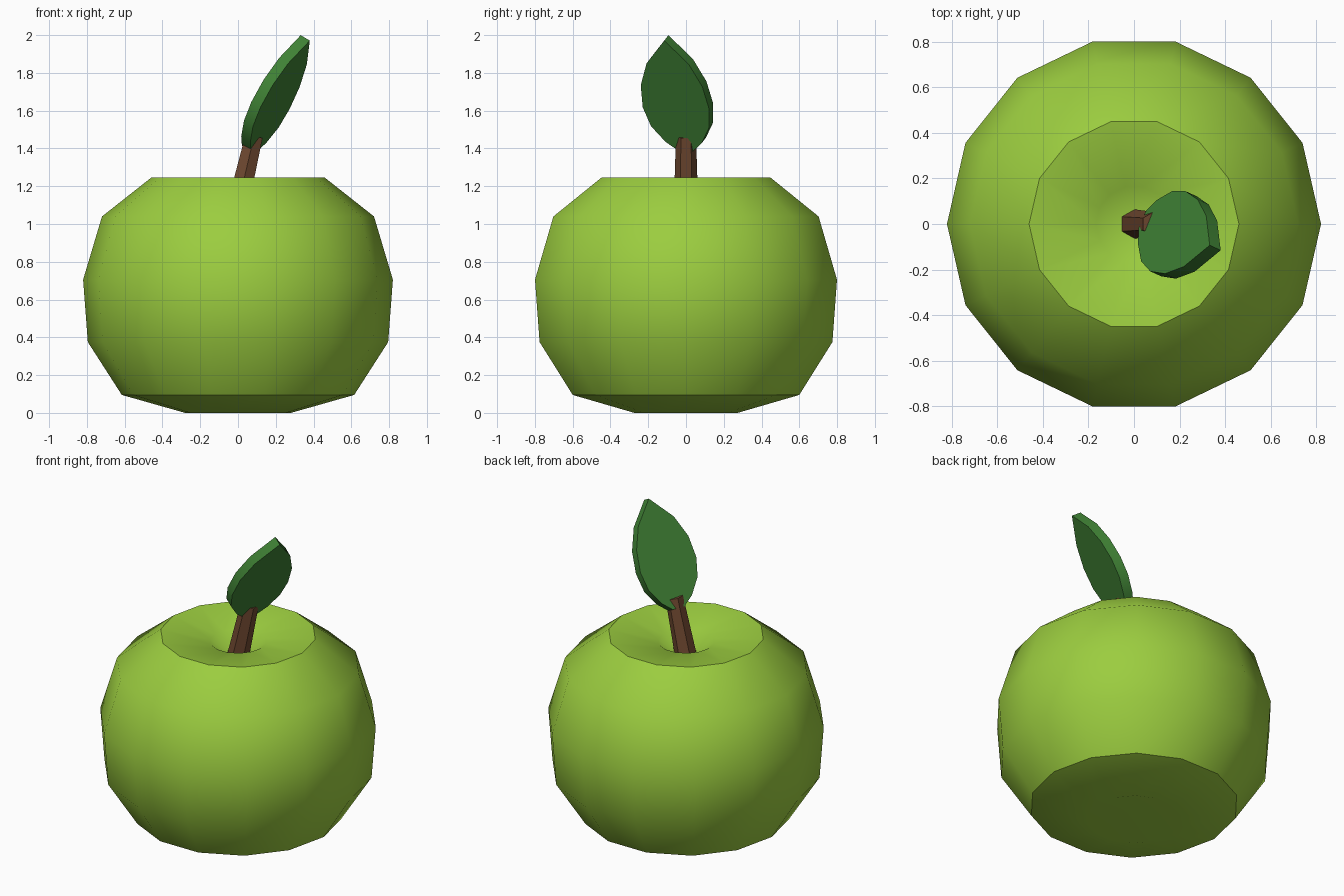
import bpy, bmesh, math
from mathutils import Vector, Matrix

if "Cube" in bpy.data.objects:
    bpy.data.objects.remove(bpy.data.objects["Cube"], do_unlink=True)


def material(name, rgb):
    mat = bpy.data.materials.new(name)
    mat.use_nodes = True
    color = (*rgb, 1.0)
    mat.diffuse_color = color
    bsdf = mat.node_tree.nodes["Principled BSDF"]
    bsdf.inputs["Base Color"].default_value = color
    bsdf.inputs["Roughness"].default_value = 0.8
    return mat


def finish(bm, name, mat, smooth_angle=None):
    bmesh.ops.recalc_face_normals(bm, faces=bm.faces)
    mesh = bpy.data.meshes.new(name)
    bm.to_mesh(mesh)
    bm.free()
    mesh.materials.append(mat)
    obj = bpy.data.objects.new(name, mesh)
    bpy.context.collection.objects.link(obj)
    if smooth_angle:
        bpy.ops.object.select_all(action="DESELECT")
        obj.select_set(True)
        bpy.context.view_layer.objects.active = obj
        bpy.ops.object.shade_smooth_by_angle(angle=math.radians(smooth_angle))
    return obj


apple_green = material("apple green", (0.33, 0.61, 0.05))
leaf_green = material("leaf green", (0.05, 0.22, 0.035))
stem_brown = material("stem brown", (0.16, 0.066, 0.03))

# Fruit body: profile of radius and height, lathed with 14 sides
SIDES = 14
profile = [(0, 0.09), (0.28, 0), (0.615, 0.095), (0.795, 0.375), (0.82, 0.705),
           (0.72, 1.04), (0.46, 1.245), (0.167, 1.2), (0, 1.08)]
bm = bmesh.new()
points = [bm.verts.new((r, 0, z)) for r, z in profile]
edges = [bm.edges.new(pair) for pair in zip(points, points[1:])]
bmesh.ops.spin(bm, geom=points + edges, cent=(0, 0, 0), axis=(0, 0, 1),
               angle=math.tau, steps=SIDES, use_merge=True)
bmesh.ops.remove_doubles(bm, verts=bm.verts, dist=0.001)
finish(bm, "fruit_body", apple_green, 40)

# Stem: tapered six-sided rod leaning to the left
low, high = Vector((-0.01, 0, 1.06)), Vector((0.085, 0, 1.465))
lean = high - low
bm = bmesh.new()
bmesh.ops.create_cone(bm, cap_ends=True, segments=6, radius1=0.066, radius2=0.053,
                      depth=lean.length,
                      matrix=Matrix.Translation((low + high) / 2)
                      @ lean.to_track_quat("Z", "X").to_matrix().to_4x4())
finish(bm, "stem", stem_brown)

# Leaf: mirrored outline in a tilted plane, extruded to a thick plate
base, tip = Vector((0.085, 0, 1.385)), Vector((0.38, -0.115, 1.971))
along = tip - base
across = Vector((0.414, 0.91, 0))
across = (across - across.project(along)).normalized()
upward = along.cross(across).normalized()
half = [(0, 0.04), (0.08, 0.105), (0.22, 0.168), (0.39, 0.192), (0.59, 0.178),
        (0.79, 0.122)]
outline = half + [(1, 0)] + [(t, -w) for t, w in reversed(half)]
bm = bmesh.new()
ring = []
for t, w in outline:
    bend = -0.04 * t * (1 - t)
    ring.append(bm.verts.new(base + along * t + across * (w + bend)))
face = bm.faces.new(ring)
extruded = bmesh.ops.extrude_face_region(bm, geom=[face], use_keep_orig=True)
top = [v for v in extruded["geom"] if isinstance(v, bmesh.types.BMVert)]
bmesh.ops.translate(bm, verts=top, vec=upward * 0.06)
finish(bm, "leaf", leaf_green, 30)
